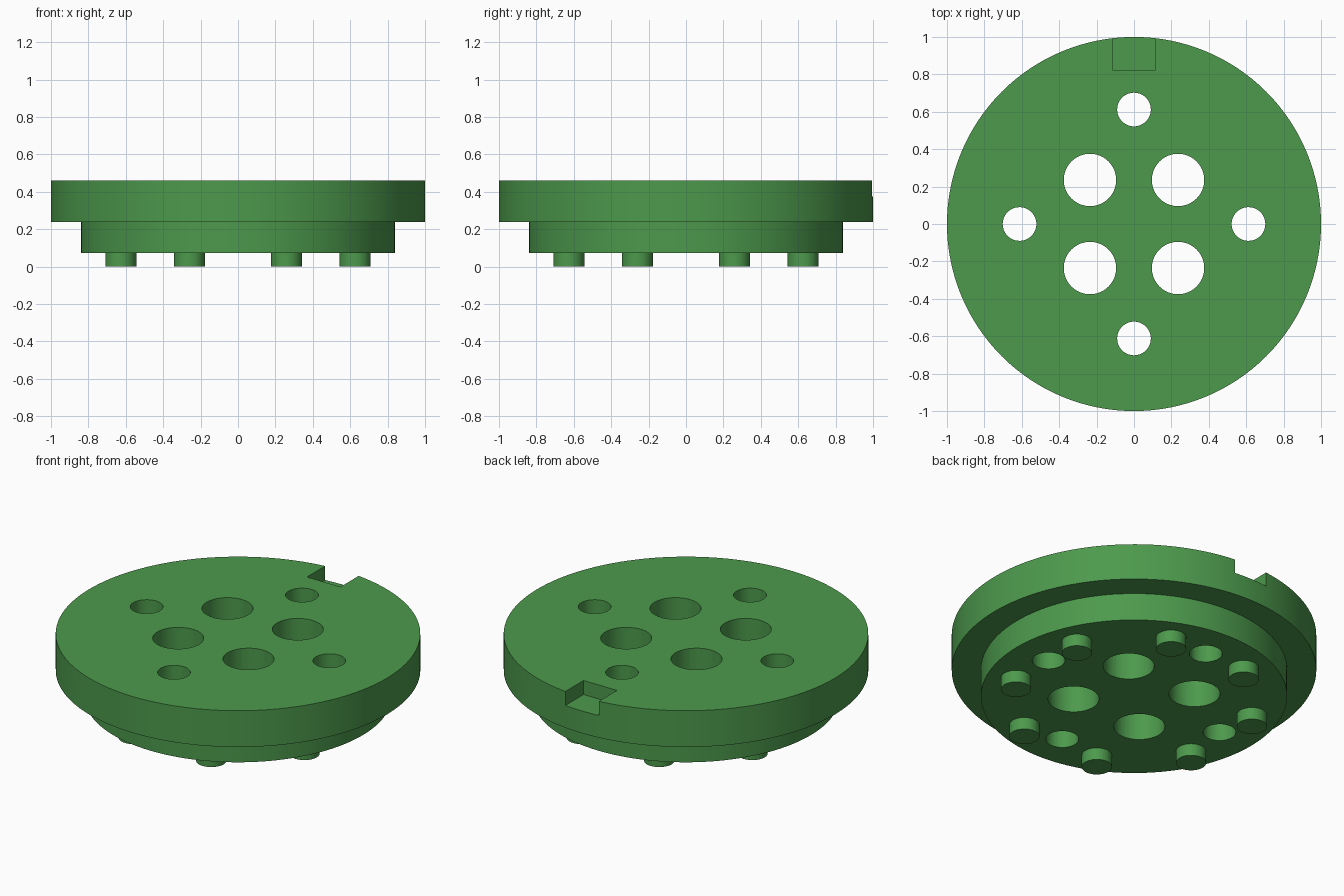
import bpy, bmesh, math
from mathutils import Matrix

if "Cube" in bpy.data.objects:
    bpy.data.objects.remove(bpy.data.objects["Cube"])

green = bpy.data.materials.new("green")
green.diffuse_color = (0.073, 0.319, 0.073, 1)
green.use_nodes = True
green.node_tree.nodes["Principled BSDF"].inputs["Base Color"].default_value = green.diffuse_color

TOP, STEP, BASE = 0.46, 0.24, 0.073   # heights of the stacked discs


def add_cylinder(bm, x, y, r, z0, z1, sides):
    bmesh.ops.create_cone(
        bm, cap_ends=True, segments=sides, radius1=r, radius2=r, depth=z1 - z0,
        matrix=Matrix.Translation((x, y, (z0 + z1) / 2)))


def finish(name, bm):
    mesh = bpy.data.meshes.new(name)
    bmesh.ops.recalc_face_normals(bm, faces=bm.faces)
    bm.to_mesh(mesh)
    bm.free()
    mesh.materials.append(green)
    obj = bpy.data.objects.new(name, mesh)
    bpy.context.collection.objects.link(obj)
    return obj


def smooth(obj):
    bpy.ops.object.select_all(action='DESELECT')
    obj.select_set(True)
    bpy.context.view_layer.objects.active = obj
    bpy.ops.object.shade_smooth_by_angle(angle=math.radians(30))


# Stepped disc, spun from a half profile
bm = bmesh.new()
profile = [(0, BASE), (0.84, BASE), (0.84, STEP), (1, STEP), (1, TOP), (0, TOP)]
verts = [bm.verts.new((r, 0, z)) for r, z in profile]
edges = [bm.edges.new(pair) for pair in zip(verts, verts[1:])]
bmesh.ops.spin(bm, geom=verts + edges, cent=(0, 0, 0), axis=(0, 0, 1),
               angle=2 * math.pi, steps=128)
bmesh.ops.remove_doubles(bm, verts=bm.verts, dist=1e-4)
body = finish("stepped_disc", bm)

# Cutter: four large holes, four small holes and the rim notch
bm = bmesh.new()
for i in range(4):
    a = i * math.pi / 2
    d = a + math.pi / 4
    add_cylinder(bm, 0.333 * math.cos(d), 0.333 * math.sin(d), 0.14, -0.2, 0.7, 64)
    add_cylinder(bm, 0.612 * math.cos(a), 0.612 * math.sin(a), 0.09, -0.2, 0.7, 48)
bmesh.ops.create_cube(bm, size=1, matrix=Matrix.Translation((0, 1.02, 0.575))
                      @ Matrix.Diagonal((0.224, 0.4, 0.4, 1)))
cutter = finish("hole_cutter", bm)
cutter.hide_render = True

cut = body.modifiers.new("holes", 'BOOLEAN')
cut.operation = 'DIFFERENCE'
cut.solver = 'EXACT'
cut.object = cutter
bpy.context.view_layer.objects.active = body
bpy.ops.object.modifier_apply(modifier=cut.name)
bpy.data.objects.remove(cutter)
smooth(body)

# Ring of eight pegs underneath
for i in range(8):
    a = math.radians(22.5 + 45 * i)
    bm = bmesh.new()
    add_cylinder(bm, 0.678 * math.cos(a), 0.678 * math.sin(a), 0.083, 0, BASE + 0.002, 48)
    smooth(finish(f"peg_{i + 1}", bm))
